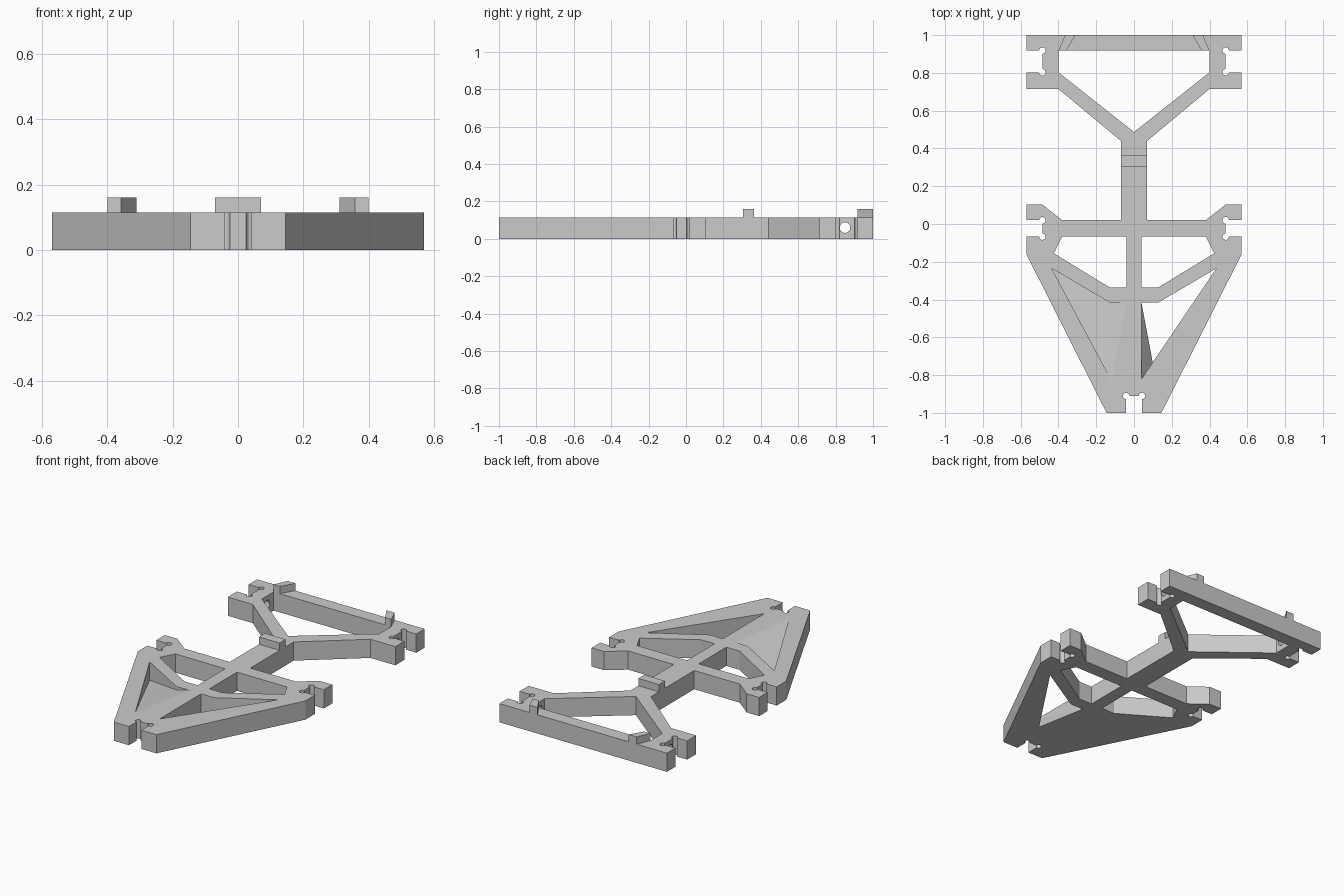
import bpy
import bmesh
import math
from mathutils import Matrix

old = bpy.data.objects.get("Cube")
if old:
    bpy.data.objects.remove(old, do_unlink=True)

TOP = 0.115
TAB_TOP = 0.16

grey = bpy.data.materials.new("plain grey")
grey.use_nodes = True
grey.diffuse_color = (0.6, 0.6, 0.6, 1)
grey.node_tree.nodes["Principled BSDF"].inputs["Base Color"].default_value = grey.diffuse_color


def make_object(name, bm):
    bmesh.ops.recalc_face_normals(bm, faces=bm.faces)
    mesh = bpy.data.meshes.new(name)
    bm.to_mesh(mesh)
    bm.free()
    mesh.materials.append(grey)
    obj = bpy.data.objects.new(name, mesh)
    bpy.context.collection.objects.link(obj)
    return obj


def loft(name, low, high):
    """Solid between two matching 3D outlines."""
    bm = bmesh.new()
    a = [bm.verts.new(p) for p in low]
    b = [bm.verts.new(p) for p in high]
    bm.faces.new(a)
    bm.faces.new(b)
    for i in range(len(a)):
        j = (i + 1) % len(a)
        bm.faces.new((a[i], a[j], b[j], b[i]))
    return make_object(name, bm)


def prism(name, outline, z0, z1):
    return loft(name, [(x, y, z0) for x, y in outline], [(x, y, z1) for x, y in outline])


def cylinder(name, centre, radius, depth, sides, along_x=False):
    bm = bmesh.new()
    turn = Matrix.Rotation(math.pi / 2, 4, "Y") if along_x else Matrix()
    bmesh.ops.create_cone(bm, cap_ends=True, segments=sides, radius1=radius, radius2=radius,
                          depth=depth, matrix=Matrix.Translation(centre) @ turn)
    return make_object(name, bm)


def flip(points):
    return [(-x, y) for x, y in reversed(points)]


def cut(target, cutter):
    cutter.hide_render = True
    mod = target.modifiers.new("cut", "BOOLEAN")
    mod.operation = "DIFFERENCE"
    mod.solver = "EXACT"
    mod.object = cutter
    bpy.ops.object.select_all(action="DESELECT")
    bpy.context.view_layer.objects.active = target
    target.select_set(True)
    bpy.ops.object.modifier_apply(modifier=mod.name)
    bpy.data.objects.remove(cutter, do_unlink=True)


# Flat frame, from the nose notch round to the back bar
half = [(0.042, -0.91), (0.042, -1), (0.145, -1), (0.57, -0.16), (0.57, -0.067),
        (0.485, -0.067), (0.485, 0.02), (0.57, 0.02), (0.57, 0.103), (0.485, 0.103),
        (0.38, 0.02), (0.07, 0.02), (0.07, 0.44), (0.4, 0.715), (0.57, 0.715),
        (0.57, 0.803), (0.485, 0.803), (0.485, 0.918), (0.57, 0.918), (0.57, 1)]
frame = prism("frame", half + flip(half), 0, TOP)

# Back opening
back = [(0, 0.487), (0.4, 0.803), (0.4, 0.918)]
cut(frame, prism("back_opening", back + flip(back[1:]), -0.1, 0.3))

# Middle openings beside the spine
middle = [(0.04, -0.067), (0.04, -0.335), (0.13, -0.335), (0.425, -0.155), (0.38, -0.067)]
for outline in (middle, flip(middle)):
    cut(frame, prism("middle_opening", outline, -0.1, 0.3))

# Left front opening, with a slanting wall on the spine
rim = [(0.436, -0.235), (0.13, -0.415), (0.04, -0.415)]
eps = 0.001
cut(frame, loft("left_opening",
                [(x, y, -eps) for x, y in rim + [(0.1, -0.735)]],
                [(x, y, TOP + eps) for x, y in rim + [(0.04, -0.82)]]))

# Right front pocket, with a floor sloping down from the spine
depths = [0.003, 0.093, TOP, TOP]
pocket = [(-x, y) for x, y in rim] + [(-0.118, -0.83)]
cut(frame, loft("right_pocket",
                [(x, y, z) for (x, y), z in zip(pocket, depths)],
                [(x, y, 0.3) for x, y in pocket]))

# Round reliefs in the notch corners, and cross holes in the back uprights
for side in (-1, 1):
    for x, y in [(0.042, -0.91), (0.485, -0.067), (0.485, 0.02), (0.485, 0.803), (0.485, 0.918)]:
        cut(frame, cylinder("relief", (side * x, y, 0.05), 0.017, 0.4, 24))
    cut(frame, cylinder("cross_hole", (side * 0.44, 0.85, 0.06), 0.028, 0.2, 32, True))

# Raised tabs
prism("spine_tab", [(-0.07, 0.305), (0.07, 0.305), (0.07, 0.363), (-0.07, 0.363)], TOP, TAB_TOP)
tab = [(0.358, 0.918), (0.4, 0.918), (0.365, 1), (0.31, 1)]
prism("back_tab_left", tab, TOP, TAB_TOP)
prism("back_tab_right", flip(tab), TOP, TAB_TOP)
